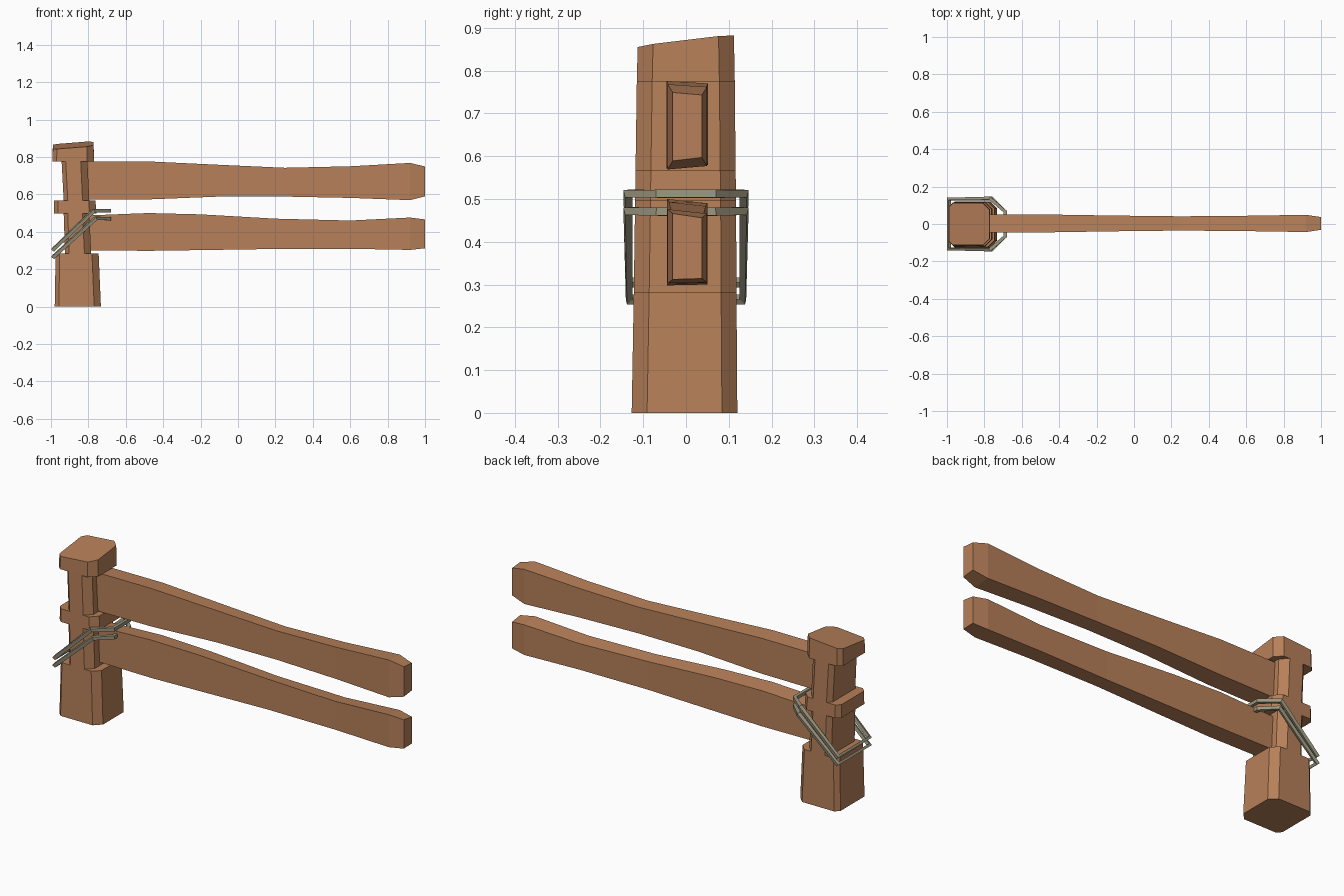
import bpy, bmesh

if "Cube" in bpy.data.objects:
    bpy.data.objects.remove(bpy.data.objects["Cube"])


def material(name, rgb):
    m = bpy.data.materials.new(name)
    m.diffuse_color = (*rgb, 1)
    m.use_nodes = True
    m.node_tree.nodes["Principled BSDF"].inputs["Base Color"].default_value = m.diffuse_color
    return m


WOOD = material("warm brown wood", (0.47, 0.215, 0.10))
ROPE = material("grey tan rope", (0.33, 0.31, 0.215))


def loft(name, rings, mat):
    """Skin a closed solid through rings holding equal numbers of points."""
    bm = bmesh.new()
    loops = [[bm.verts.new(p) for p in ring] for ring in rings]
    n = len(loops[0])
    for a, b in zip(loops, loops[1:]):
        for i in range(n):
            j = (i + 1) % n
            bm.faces.new((a[i], a[j], b[j], b[i]))
    bm.faces.new(loops[0][::-1])
    bm.faces.new(loops[-1])
    bmesh.ops.recalc_face_normals(bm, faces=bm.faces)
    mesh = bpy.data.meshes.new(name)
    bm.to_mesh(mesh)
    bm.free()
    mesh.materials.append(mat)
    ob = bpy.data.objects.new(name, mesh)
    bpy.context.collection.objects.link(ob)
    return ob


def post_ring(z, x0, x1, y0, y1, slope_x=0, slope_y=0):
    """Rectangle with small left and large right corner cuts, optionally slanted."""
    s, b = 0.022, 0.036
    pts = [(x0 + s, y0), (x1 - b, y0), (x1, y0 + b), (x1, y1 - b),
           (x1 - b, y1), (x0 + s, y1), (x0, y1 - s), (x0, y0 + s)]
    return [(x, y, z + slope_x * (x + 0.88) + slope_y * y) for x, y in pts]


# Post: wide foot, two waists notched on the left and right, a band and a slanted cap
loft("post", [
    post_ring(0.0, -0.98, -0.733, -0.127, 0.12),
    post_ring(0.283, -0.975, -0.745, -0.122, 0.118),
    post_ring(0.283, -0.925, -0.785, -0.122, 0.118),
    post_ring(0.497, -0.932, -0.795, -0.119, 0.117),
    post_ring(0.497, -0.984, -0.757, -0.119, 0.117),
    post_ring(0.567, -0.984, -0.762, -0.118, 0.116),
    post_ring(0.567, -0.932, -0.795, -0.118, 0.116),
    post_ring(0.775, -0.943, -0.805, -0.115, 0.114),
    post_ring(0.775, -0.992, -0.77, -0.115, 0.114),
    post_ring(0.863, -0.99, -0.772, -0.113, 0.112, 0.08, 0.12),
], WOOD)


def rail(name, stations, tilt_top, tilt_bottom):
    """Board through (x, bottom, top, half width) stations."""
    rings = []
    for x, lo, hi, w in stations:
        c = 0.003
        rings.append([(x, c - w, lo - tilt_bottom), (x, c + w, lo + tilt_bottom),
                      (x, c + w, hi - tilt_top), (x, c - w, hi + tilt_top)])
    return loft(name, rings, WOOD)


# Two hand-hewn rails, waisted along their length with tapered tips
rail("upper_rail", [
    (-0.86, 0.575, 0.772, 0.048), (-0.48, 0.577, 0.773, 0.048),
    (-0.10, 0.592, 0.755, 0.042), (0.25, 0.592, 0.739, 0.038),
    (0.60, 0.585, 0.747, 0.041), (0.92, 0.573, 0.765, 0.046),
    (1.0, 0.593, 0.746, 0.034)], 0.003, 0.004)
rail("lower_rail", [
    (-0.86, 0.302, 0.480, 0.046), (-0.48, 0.299, 0.495, 0.047),
    (-0.20, 0.303, 0.488, 0.043), (0.20, 0.309, 0.465, 0.037),
    (0.60, 0.310, 0.455, 0.041), (0.92, 0.304, 0.471, 0.046),
    (1.0, 0.313, 0.461, 0.034)], 0.005, 0.001)


def rope_loop(name, back_z, bend_z, front_z, bend_x):
    """Six-cornered tilted loop of four-sided cord around the post."""
    half = [(-0.988, -0.133, back_z), (bend_x, -0.136, bend_z), (-0.688, -0.066, front_z)]
    path = half + [(x, -y, z) for x, y, z in reversed(half)]
    curve = bpy.data.curves.new(name, 'CURVE')
    curve.dimensions = '3D'
    curve.bevel_depth = 0.013
    curve.bevel_resolution = 0
    spline = curve.splines.new('POLY')
    spline.points.add(len(path) - 1)
    for point, co in zip(spline.points, path):
        point.co = (*co, 1)
    spline.use_cyclic_u = True
    spline.use_smooth = False
    curve.materials.append(ROPE)
    ob = bpy.data.objects.new(name, curve)
    bpy.context.collection.objects.link(ob)
    bpy.ops.object.select_all(action='DESELECT')
    ob.select_set(True)
    bpy.context.view_layer.objects.active = ob
    bpy.ops.object.convert(target='MESH')


# Two rope loops holding the lower rail
rope_loop("upper_rope", 0.305, 0.513, 0.512, -0.77)
rope_loop("lower_rope", 0.265, 0.472, 0.470, -0.76)
